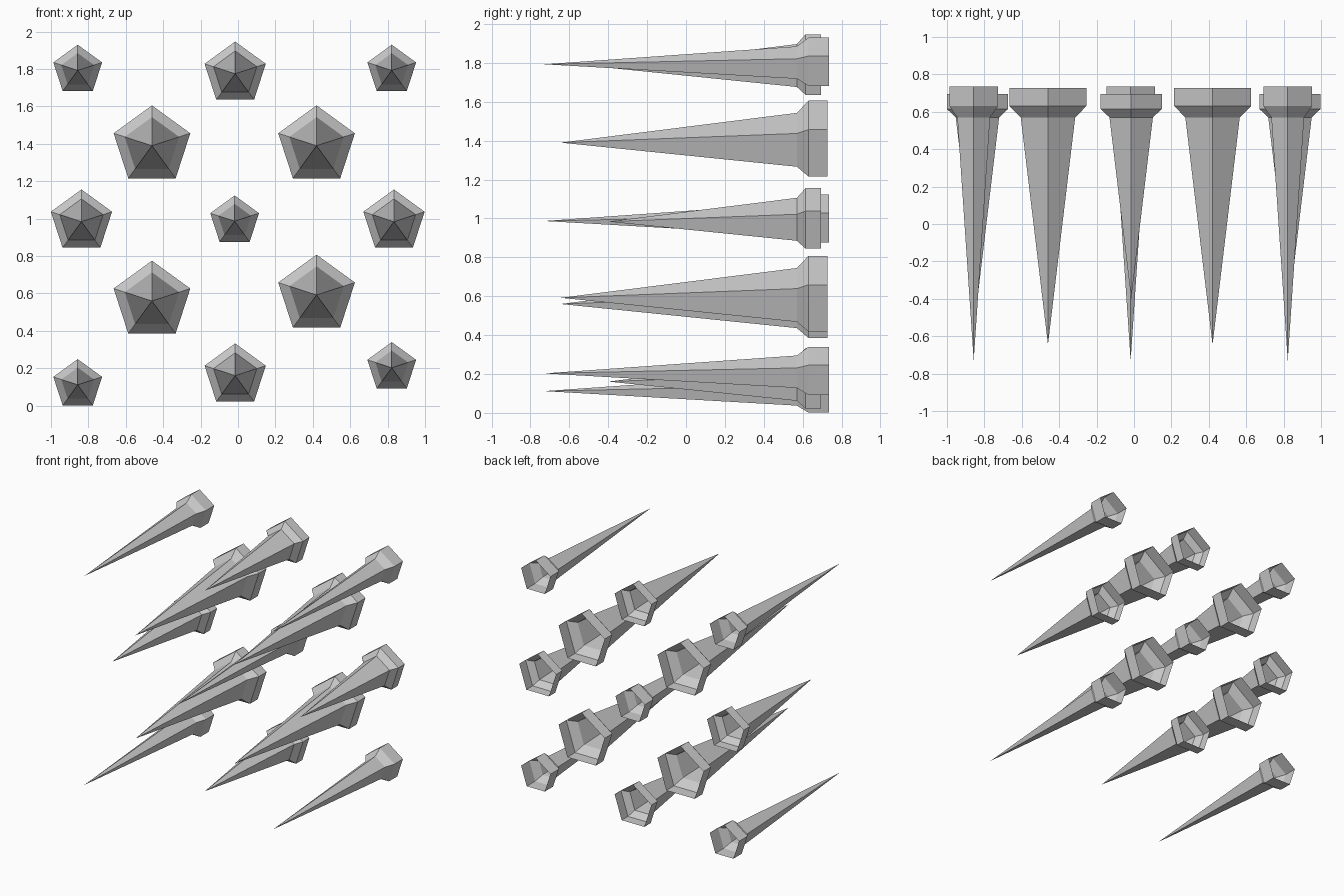
import bpy, bmesh
from math import sin, cos, pi

if "Cube" in bpy.data.objects:
    bpy.data.objects.remove(bpy.data.objects["Cube"])

SIDES = 5


def spike(name, x, z, profile, tip_y):
    """Five-sided pointed shell along y, open at the back; profile is (y, radius)."""
    bm = bmesh.new()
    tip = bm.verts.new((0, tip_y, 0))
    rings = []
    for y, r in profile:
        angles = [2 * pi * i / SIDES for i in range(SIDES)]
        rings.append([bm.verts.new((r * sin(a), y, r * cos(a))) for a in angles])
    for i in range(SIDES):
        j = (i + 1) % SIDES
        bm.faces.new((tip, rings[0][j], rings[0][i]))
        for a, b in zip(rings, rings[1:]):
            bm.faces.new((a[i], a[j], b[j], b[i]))
    bmesh.ops.recalc_face_normals(bm, faces=bm.faces)
    # Make sure the open shell faces outwards
    bm.faces.ensure_lookup_table()
    f = bm.faces[-1]
    c = f.calc_center_median()
    if f.normal.x * c.x + f.normal.z * c.z < 0:
        bmesh.ops.reverse_faces(bm, faces=bm.faces)
    mesh = bpy.data.meshes.new(name)
    bm.to_mesh(mesh)
    bm.free()
    ob = bpy.data.objects.new(name, mesh)
    ob.location = (x, 0, z)
    bpy.context.collection.objects.link(ob)


# Each size: tip, then taper end, flared collar and back rim; (x, z) places
sizes = {
    "large_spike": (-0.645, [(0.57, 0.153), (0.63, 0.2155), (0.727, 0.2155)],
                    [(-0.46, 1.39), (0.42, 1.39), (-0.46, 0.56), (0.42, 0.592)]),
    "medium_spike": (-0.40, [(0.57, 0.122), (0.615, 0.172), (0.695, 0.172)],
                     [(-0.015, 1.775), (-0.837, 0.984), (0.834, 0.984), (-0.015, 0.161)]),
    "small_spike": (-0.73, [(0.57, 0.092), (0.63, 0.137), (0.736, 0.137)],
                    [(-0.857, 1.793), (0.822, 1.793), (-0.018, 0.987),
                     (-0.857, 0.112), (0.822, 0.203)]),
}
for name, (tip_y, profile, places) in sizes.items():
    for n, (x, z) in enumerate(places, 1):
        spike(f"{name}_{n}", x, z, profile, tip_y)
